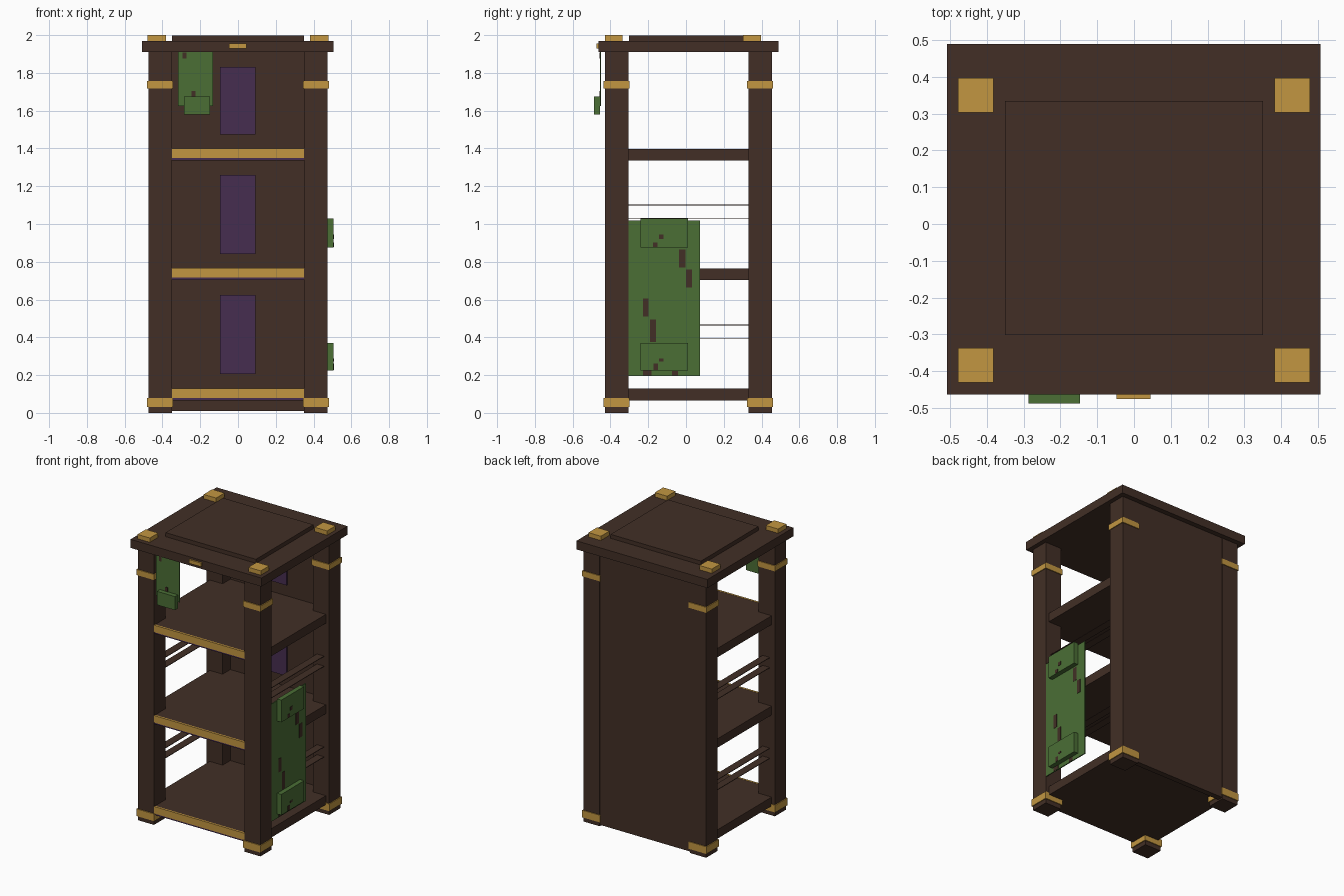
import bpy


def material(name, rgb):
    m = bpy.data.materials.new(name)
    m.diffuse_color = (*rgb, 1.0)
    return m


WOOD = material("dark_wood", (0.054, 0.028, 0.019))
GOLD = material("gold", (0.54, 0.305, 0.053))
GREEN = material("green_plate", (0.070, 0.158, 0.036))
PURPLE = material("purple_cloth", (0.062, 0.027, 0.080))


def box(name, x, y, z, mat):
    """Axis-aligned box from (min, max) ranges."""
    verts = [(a, b, c) for a in x for b in y for c in z]
    faces = [(0, 1, 3, 2), (4, 6, 7, 5), (0, 4, 5, 1),
             (2, 3, 7, 6), (0, 2, 6, 4), (1, 5, 7, 3)]
    mesh = bpy.data.meshes.new(name)
    mesh.from_pydata(verts, [], faces)
    mesh.materials.append(mat)
    ob = bpy.data.objects.new(name, mesh)
    bpy.context.collection.objects.link(ob)
    return ob


def sided(side, a, b):
    """Mirror an x range to the left (-1) or right (1)."""
    return tuple(sorted((side * a, side * b)))


# Corner posts with gold bands, and gold pads on the roof
for side, sname in ((-1, "left"), (1, "right")):
    for yname, y, pad_y in (("front", (-0.43, -0.305), (-0.43, -0.337)),
                            ("back", (0.33, 0.455), (0.303, 0.397))):
        tag = f"{yname}_{sname}"
        box(f"post_{tag}", sided(side, 0.35, 0.475), y, (0, 1.92), WOOD)
        for level, z in (("lower", (0.03, 0.08)), ("upper", (1.718, 1.757))):
            box(f"{level}_band_{tag}", sided(side, 0.343, 0.481),
                (y[0] - 0.007, y[1] + 0.006), z, GOLD)
        box(f"roof_pad_{tag}", sided(side, 0.382, 0.478), pad_y, (1.965, 2.0), GOLD)

# Roof slab, raised panel and front tag
box("roof_slab", (-0.508, 0.506), (-0.463, 0.489), (1.91, 1.97), WOOD)
box("roof_panel", (-0.35, 0.35), (-0.302, 0.334), (1.965, 1.998), WOOD)
box("roof_tag", (-0.047, 0.045), (-0.475, -0.46), (1.93, 1.956), GOLD)

# Back wall with purple inlays
box("back_wall", (-0.473, 0.473), (0.415, 0.454), (0.01, 1.92), WOOD)
for i, z in enumerate(((0.205, 0.625), (0.84, 1.26), (1.475, 1.83))):
    box(f"back_inlay_{i}", (-0.095, 0.092), (0.407, 0.416), z, PURPLE)

# Shelves: wide between the posts, with a narrower front and a gold edge
for i, top in enumerate((0.128, 0.765, 1.398)):
    z = (top - 0.062, top)
    box(f"shelf_{i}", (-0.45, 0.45), (-0.305, 0.33), z, WOOD)
    box(f"shelf_front_{i}", (-0.35, 0.35), (-0.418, -0.305), z, WOOD)
    box(f"shelf_back_{i}", (-0.35, 0.35), (0.33, 0.416), z, WOOD)
    box(f"shelf_edge_{i}", (-0.35, 0.35), (-0.43, -0.417), (top - 0.048, top + 0.001), GOLD)
    box(f"shelf_trim_{i}", (-0.35, 0.35), (-0.424, -0.417), (top - 0.06, top - 0.048), PURPLE)

# Thin slats across the side openings of the two lower bays
for side, sname in ((-1, "left"), (1, "right")):
    for i, z in enumerate((0.395, 0.465, 1.03, 1.10)):
        box(f"side_slat_{sname}_{i}", sided(side, 0.38, 0.435),
            (-0.305, 0.33), (z - 0.002, z + 0.002), WOOD)

# Green plate on the right side, with raised lips and brown cracks
box("side_plate", (0.466, 0.473), (-0.305, 0.075), (0.195, 1.018), GREEN)
for i, z in enumerate(((0.225, 0.37), (0.875, 1.03))):
    box(f"side_plate_lip_{i}", (0.472, 0.505), (-0.242, 0.01), z, GREEN)
side_cracks = ((-0.02, 0.018, 0.77, 0.865), (0.017, 0.016, 0.665, 0.76),
               (-0.213, 0.015, 0.51, 0.605), (-0.175, 0.016, 0.375, 0.495),
               (-0.205, 0.022, 0.197, 0.224), (-0.058, 0.016, 0.197, 0.222))
for i, (y, w, lo, hi) in enumerate(side_cracks):
    box(f"side_crack_{i}", (0.471, 0.475), (y - w, y + w), (lo, hi), WOOD)
lip_cracks = ((-0.132, 0.92, 0.945), (-0.163, 0.877, 0.903),
              (-0.132, 0.273, 0.287), (-0.16, 0.228, 0.262))
for i, (y, lo, hi) in enumerate(lip_cracks):
    box(f"side_lip_crack_{i}", (0.503, 0.507), (y - 0.012, y + 0.012), (lo, hi), WOOD)

# Green plate hanging at the front left, with its lip and cracks
box("front_plate", (-0.317, -0.133), (-0.455, -0.45), (1.625, 1.91), GREEN)
box("front_plate_lip", (-0.286, -0.147), (-0.488, -0.454), (1.58, 1.675), GREEN)
for i, (x, lo, hi) in enumerate(((-0.283, 1.875, 1.909), (-0.235, 1.676, 1.705))):
    box(f"front_crack_{i}", (x - 0.01, x + 0.01), (-0.458, -0.453), (lo, hi), WOOD)
